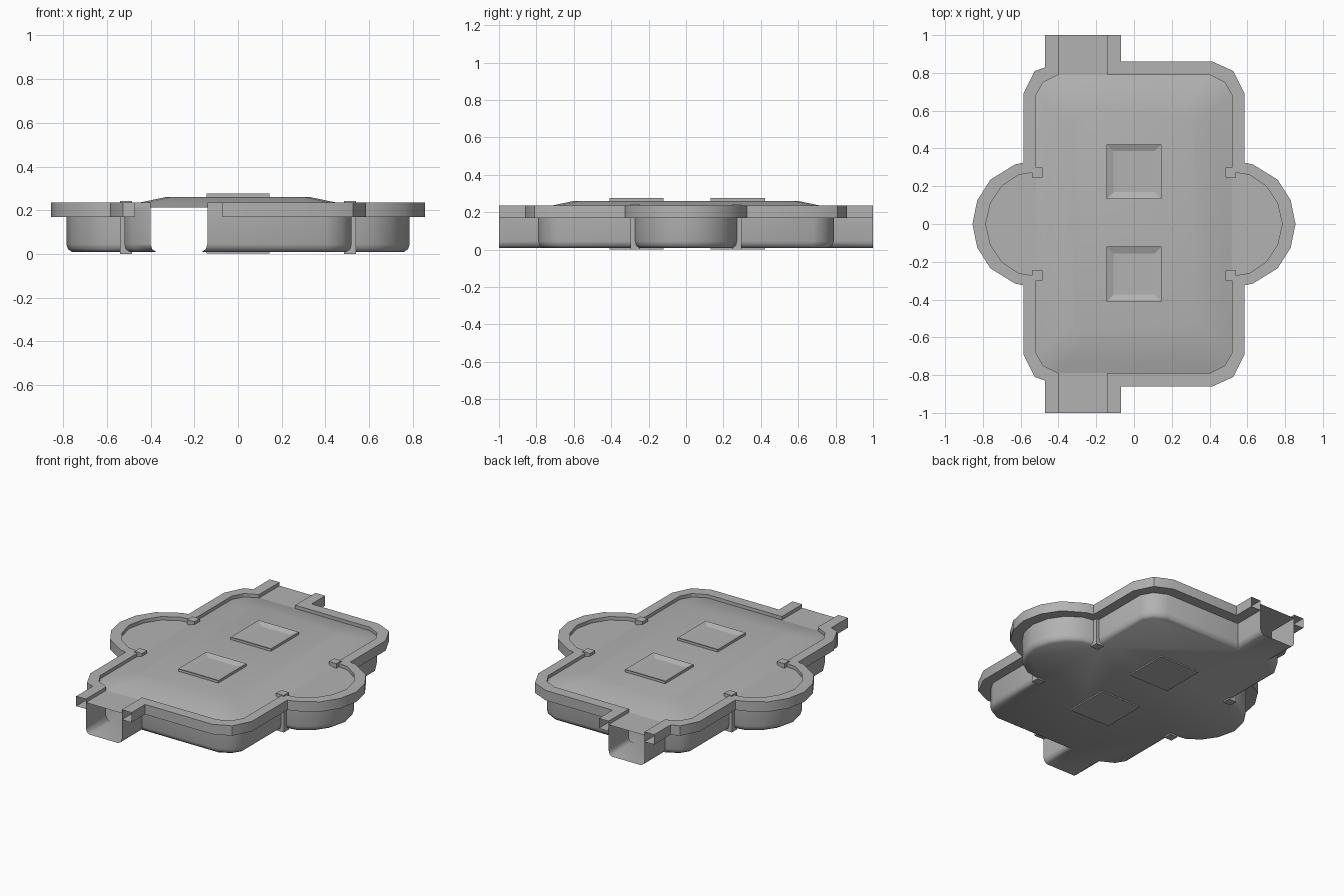
import bpy, bmesh, math

if "Cube" in bpy.data.objects:
    bpy.data.objects.remove(bpy.data.objects["Cube"], do_unlink=True)

stone = bpy.data.materials.new("grey_stone")
stone.use_nodes = True
GREY = (0.45, 0.45, 0.45, 1)
stone.diffuse_color = GREY
stone.node_tree.nodes["Principled BSDF"].inputs["Base Color"].default_value = GREY


def finish(name, bm, smooth=None):
    """Turn a bmesh into a named object, with optional smooth shading."""
    bmesh.ops.recalc_face_normals(bm, faces=bm.faces)
    mesh = bpy.data.meshes.new(name)
    bm.to_mesh(mesh)
    bm.free()
    mesh.materials.append(stone)
    obj = bpy.data.objects.new(name, mesh)
    bpy.context.collection.objects.link(obj)
    if smooth:
        bpy.ops.object.select_all(action='DESELECT')
        bpy.context.view_layer.objects.active = obj
        obj.select_set(True)
        bpy.ops.object.shade_smooth_by_angle(angle=math.radians(smooth))
    return obj


def outline(quarter, passage, left_corner):
    """Mirror a quarter plan into a closed loop with passages at both ends."""
    left = [(-x, y) for x, y in reversed(quarter)]
    left[0] = left_corner
    half = quarter + passage + left
    return half + [(x, -y) for x, y in reversed(half[1:-1])]


# Plan of the walls and of the cornice around them
inner = outline([(.785, 0), (.76, .11), (.70, .20), (.61, .26), (.52, .275),
                 (.52, .68), (.48, .75), (.40, .79)],
                [(-.14, .79), (-.14, 1), (-.40, 1)], (-.40, .79))
outer = outline([(.855, 0), (.83, .125), (.76, .235), (.63, .315), (.585, .325),
                 (.585, .69), (.525, .81), (.415, .86)],
                [(-.07, .86), (-.07, 1), (-.47, 1)], (-.47, .83))


def ring(bm, t, z):
    return [bm.verts.new((a[0] + (b[0] - a[0]) * t, a[1] + (b[1] - a[1]) * t, z))
            for a, b in zip(inner, outer)]


def is_doorway(a, b):
    return abs(a.co.y) > .99 and abs(b.co.y) > .99


def skin(bm, rings, doors=True):
    """Join successive rings with quads, leaving the passage ends open."""
    for low, high in zip(rings, rings[1:]):
        n = len(low)
        for i in range(n):
            j = (i + 1) % n
            if doors and is_doorway(low[i], low[j]):
                continue
            bm.faces.new((low[i], low[j], high[j], high[i]))


# Walls curving into the floor
bm = bmesh.new()
rings = [ring(bm, t, z) for t, z in ((0, .215), (0, .045), (-.1, .022), (-.35, .01))]
skin(bm, rings)
bm.faces.new(rings[-1])
finish("walls_and_floor", bm, 40)

# Cornice band running around the top of the walls
bm = bmesh.new()
skin(bm, [ring(bm, t, z) for t, z in
          ((0, .17), (1, .17), (1, .235), (0, .235), (0, .21))])
finish("cornice", bm, 30)

# Flat ceiling over side bays and passages
bm = bmesh.new()
bm.faces.new(ring(bm, 0, .212))
finish("flat_ceiling", bm)

# Shallow raised vault over the main hall
bm = bmesh.new()
corner = [(.52, .68), (.48, .75), (.40, .79)]
plan = []
for sx, sy in ((1, 1), (-1, 1), (-1, -1), (1, -1)):
    pts = [(x * sx, y * sy) for x, y in corner]
    plan += pts if sx * sy > 0 else pts[::-1]
layers = []
for inset, z in ((0, .213), (.07, .235), (.19, .26)):
    layers.append([bm.verts.new((x * (1 - inset / .52), y * (1 - inset / .79), z))
                   for x, y in plan])
skin(bm, layers, doors=False)
bm.faces.new(layers[-1])
finish("raised_vault", bm, 40)


def box(name, x0, x1, y0, y1, z0, z1):
    bm = bmesh.new()
    bmesh.ops.create_cube(bm, size=1)
    for v in bm.verts:
        v.co = (x1 if v.co.x > 0 else x0, y1 if v.co.y > 0 else y0,
                z1 if v.co.z > 0 else z0)
    return bm, name


# Two square columns with a recessed capital plate and a foot plate
for y, side in ((.277, "back"), (-.265, "front")):
    bm, name = box(side + "_capital", -.145, .145, y - .145, y + .145, .255, .276)
    top = max(bm.faces, key=lambda f: f.calc_center_median().z)
    bmesh.ops.inset_region(bm, faces=[top], thickness=.052)
    for v in top.verts:
        v.co.z = .262
    finish(name, bm)
    finish(*reversed(box(side + "_foot", -.145, .145, y - .145, y + .145, .002, .02)))
    finish(*reversed(box(side + "_shaft", -.09, .09, y - .09, y + .09, .015, .257)))

# Small pilasters where the side bays meet the hall
for sx, sx_name in ((1, "left"), (-1, "right")):
    for sy, sy_name in ((1, "back"), (-1, "front")):
        xs = sorted((.485 * sx, .54 * sx))
        ys = sorted((.245 * sy, .298 * sy))
        finish(*reversed(box(f"{sy_name}_{sx_name}_pilaster", *xs, *ys, 0, .242)))
